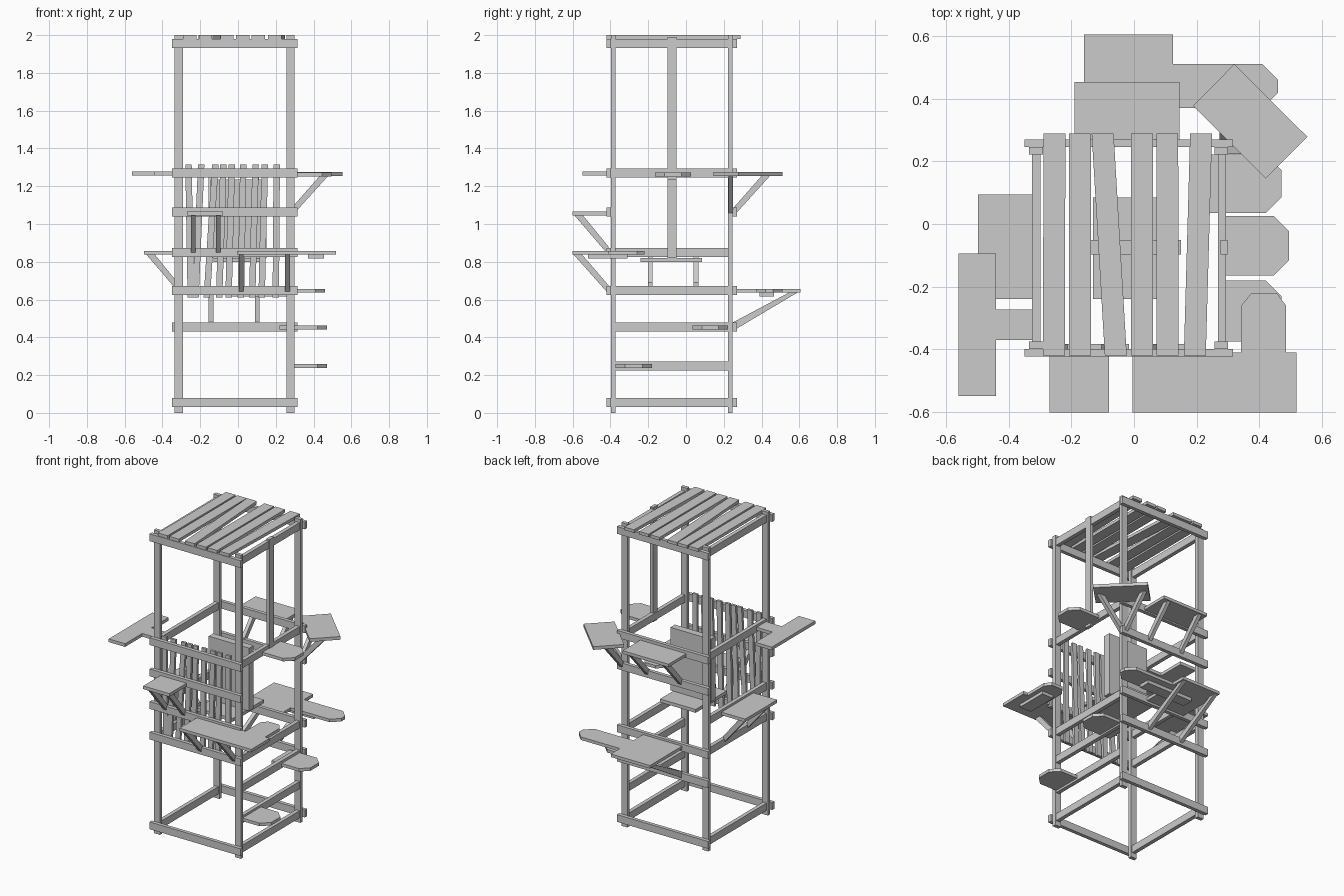
import bpy, bmesh, math
from mathutils import Vector


def prism(name, pts, offset):
    """Solid made by sweeping a 3D outline along an offset."""
    bm = bmesh.new()
    face = bm.faces.new([bm.verts.new(p) for p in pts])
    top = bmesh.ops.extrude_face_region(bm, geom=[face])["geom"]
    bmesh.ops.translate(bm, vec=Vector(offset),
                        verts=[v for v in top if isinstance(v, bmesh.types.BMVert)])
    bmesh.ops.recalc_face_normals(bm, faces=bm.faces[:])
    me = bpy.data.meshes.new(name)
    bm.to_mesh(me)
    bm.free()
    ob = bpy.data.objects.new(name, me)
    bpy.context.collection.objects.link(ob)
    return ob


def board(name, pts, z0, z1):
    return prism(name, [(x, y, z0) for x, y in pts], (0, 0, z1 - z0))


def box(name, x0, x1, y0, y1, z0, z1):
    return board(name, [(x0, y0), (x1, y0), (x1, y1), (x0, y1)], z0, z1)


def step(name, x0, x1, y0, y1, z0, c=0.05):
    """Flat board with its two outer (+x) corners cut off."""
    return board(name, [(x0, y0), (x1 - c, y0), (x1, y0 + c), (x1, y1 - c),
                        (x1 - c, y1), (x0, y1)], z0, z0 + 0.02)


def strut(name, x, y, angle, reach, z0, z1, w=0.024):
    """Diagonal brace from a wall point outwards, mitred at both ends."""
    d = Vector((math.cos(angle), math.sin(angle), 0))
    s = Vector((-d.y, d.x, 0)) * w
    base = Vector((x, y, 0)) - s / 2
    prof = [(0, z0), (reach, z1), (reach - 0.045, z1), (0, z0 + 0.045)]
    return prism(name, [base + d * a + Vector((0, 0, z)) for a, z in prof], s)


RIGHT, BACK, LEFT, FRONT = 0, math.pi / 2, math.pi, -math.pi / 2

# corner posts
for x in (-0.335, 0.256):
    for y in (-0.398, 0.222):
        box("corner_post", x, x + 0.044, y, y + 0.024, 0, 2.0)

# rails on each face
for z in (0.055, 0.647, 0.849, 1.064, 1.27, 1.955):
    box("front_rail", -0.35, 0.315, -0.422, -0.398, z - 0.024, z + 0.024)
for z in (0.055, 0.454, 0.647, 1.064, 1.27, 1.955):
    box("back_rail", -0.35, 0.315, 0.246, 0.27, z - 0.024, z + 0.024)
for z in (0.055, 0.647, 0.849, 1.27, 1.955):
    box("left_rail", -0.325, -0.299, -0.374, 0.222, z - 0.024, z + 0.024)
for z in (0.055, 0.248, 0.455, 0.647, 1.27, 1.955):
    box("right_rail", 0.268, 0.294, -0.374, 0.222, z - 0.024, z + 0.024)

# roof slats, some of them crooked (front x, back x)
for a, b in ((-0.255, -0.254), (-0.172, -0.173), (-0.058, -0.1),
             (0.025, 0.026), (0.107, 0.106), (0.194, 0.214)):
    board("roof_slat", [(a - 0.035, -0.42), (a + 0.035, -0.42),
                        (b + 0.035, 0.288), (b - 0.035, 0.288)], 1.98, 2.0)

# crooked front fence (bottom x, top x)
for a, b in ((-0.25, -0.262), (-0.225, -0.195), (-0.165, -0.12), (-0.1, -0.077),
             (-0.05, -0.033), (0.015, 0.028), (0.075, 0.093), (0.125, 0.142),
             (0.2, 0.205)):
    prism("fence_slat", [(a - 0.017, -0.398, 0.61), (a + 0.017, -0.398, 0.61),
                         (b + 0.017, -0.398, 1.315), (b - 0.017, -0.398, 1.315)],
          (0, 0.016, 0))

# hanging pole, centre panel and inner shelf
box("side_pole", 0.276, 0.298, -0.098, -0.051, 1.235, 1.99)
box("centre_panel", -0.145, 0.15, -0.098, -0.051, 0.82, 1.235)
box("inner_shelf", -0.13, 0.13, -0.24, 0.085, 0.798, 0.82)

# front left platform
box("front_left_platform", -0.27, -0.08, -0.602, -0.41, 1.045, 1.066)
for x in (-0.238, -0.105):
    strut("front_left_strut", x, -0.41, FRONT, 0.18, 0.835, 1.045)

# front right platform, L shaped with cut corners, and its cleat
board("front_right_platform", [(-0.005, -0.602), (0.518, -0.602), (0.518, -0.41),
      (0.485, -0.41), (0.485, -0.26), (0.455, -0.22), (0.375, -0.22), (0.342, -0.26),
      (0.342, -0.41), (-0.005, -0.41)], 0.838, 0.858)
box("front_right_cleat", 0.37, 0.455, -0.52, -0.31, 0.818, 0.838)
for x in (0.018, 0.262):
    strut("front_right_strut", x, -0.41, FRONT, 0.185, 0.63, 0.838)

# left platforms
box("left_platform", -0.497, -0.312, -0.24, 0.094, 0.838, 0.858)
for y in (-0.19, 0.053):
    strut("left_strut", -0.32, y, LEFT, 0.165, 0.645, 0.838)
board("left_upper_platform", [(-0.56, -0.548), (-0.44, -0.548), (-0.44, -0.37),
      (-0.305, -0.37), (-0.305, -0.272), (-0.44, -0.272), (-0.44, -0.094),
      (-0.56, -0.094)], 1.257, 1.278)

# right climbing steps
step("right_step_low", 0.27, 0.47, -0.374, -0.18, 0.238)
step("right_step_middle", 0.22, 0.47, 0.035, 0.222, 0.442)
step("right_step_high", 0.29, 0.495, -0.165, 0.026, 1.252)

# back lower platform with side plank
box("back_lower_platform", -0.16, 0.125, 0.25, 0.605, 0.637, 0.657)
step("back_plank", 0.125, 0.46, 0.37, 0.51, 0.637)
box("back_plank_cleat", -0.06, 0.28, 0.39, 0.465, 0.615, 0.637)
for x in (-0.143, 0.102):
    strut("back_lower_strut", x, 0.25, BACK, 0.34, 0.435, 0.637)

# back upper platform
box("back_upper_platform", -0.19, 0.145, 0.25, 0.453, 1.255, 1.275)
for x in (-0.143, 0.1):
    strut("back_upper_strut", x, 0.255, BACK, 0.19, 1.045, 1.255)

# corner platform turned 45 degrees
board("corner_platform", [(0.32, 0.51), (0.188, 0.377), (0.42, 0.145), (0.553, 0.278)],
      1.255, 1.276)
strut("corner_strut", 0.288, 0.236, RIGHT, 0.19, 1.045, 1.255)
strut("corner_strut", 0.285, 0.255, BACK, 0.19, 1.045, 1.255)
